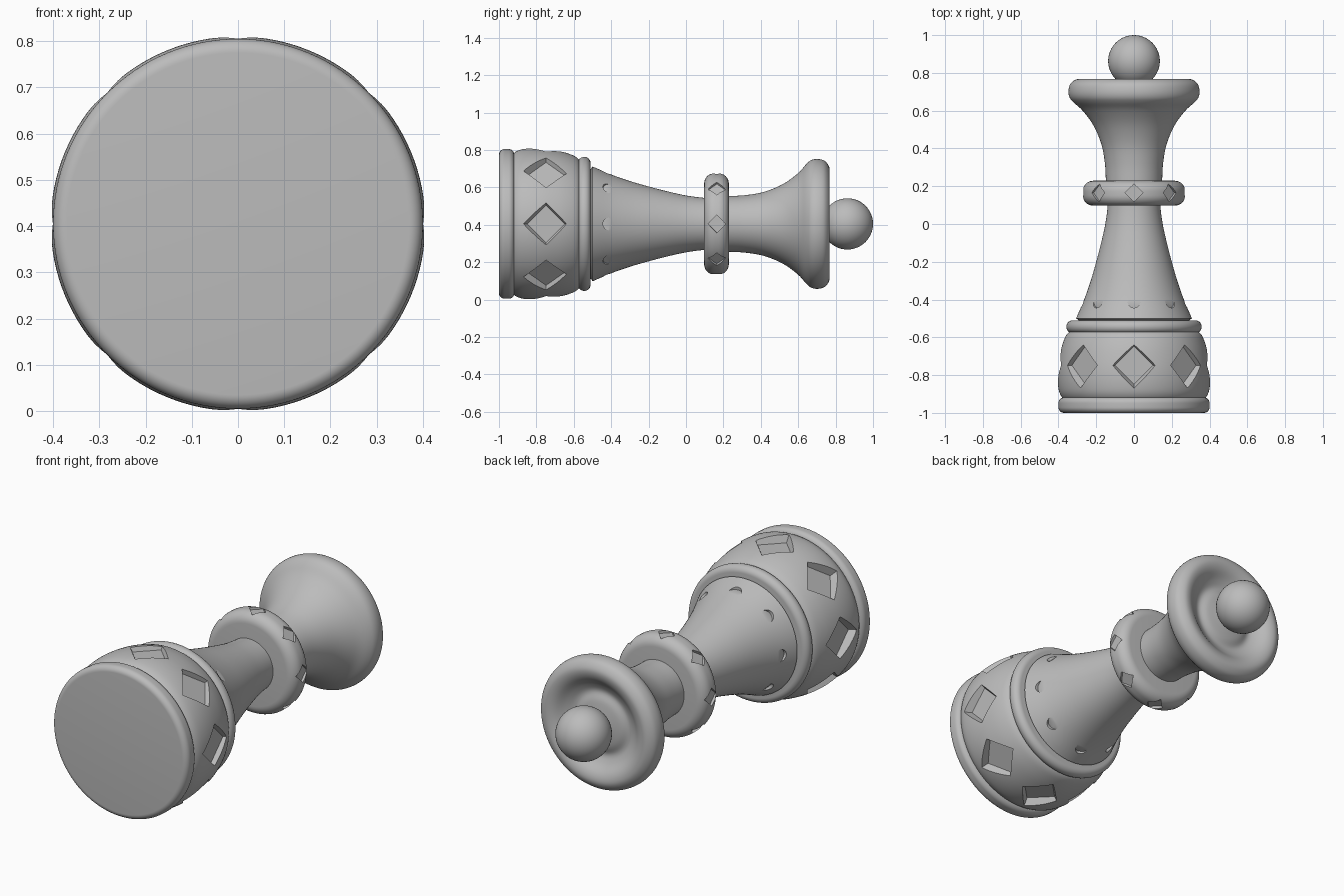
import bpy, bmesh, math
from mathutils import Matrix, Vector

old = bpy.data.objects.get("Cube")
if old:
    bpy.data.objects.remove(old, do_unlink=True)

AXIS_Z = 0.405
SEGMENTS = 128

stone = bpy.data.materials.new("grey stone")
stone.use_nodes = True
GREY = (0.5, 0.5, 0.5, 1)
stone.diffuse_color = GREY
stone.node_tree.nodes["Principled BSDF"].inputs["Base Color"].default_value = GREY


def make_object(name, bm):
    bmesh.ops.recalc_face_normals(bm, faces=bm.faces)
    mesh = bpy.data.meshes.new(name)
    bm.to_mesh(mesh)
    bm.free()
    mesh.materials.append(stone)
    obj = bpy.data.objects.new(name, mesh)
    bpy.context.collection.objects.link(obj)
    return obj


def smooth(obj, angle=35):
    bpy.ops.object.select_all(action='DESELECT')
    obj.select_set(True)
    bpy.context.view_layer.objects.active = obj
    bpy.ops.object.shade_smooth_by_angle(angle=math.radians(angle))


def spline(points, steps=5):
    """Smooth curve through (y, radius) points."""
    pts = [Vector(p) for p in points]
    pts = [2 * pts[0] - pts[1]] + pts + [2 * pts[-1] - pts[-2]]
    out = []
    for a, b, c, d in zip(pts, pts[1:], pts[2:], pts[3:]):
        for i in range(steps):
            t = i / steps
            out.append(0.5 * (2 * b + (c - a) * t + (2 * a - 5 * b + 4 * c - d) * t ** 2
                              + (3 * b - a - 3 * c + d) * t ** 3))
    return out + [pts[-2]]


def rounded_disc(y0, y1, radius, rnd, steps=8):
    """Disc profile with rounded rims."""
    out = []
    for y, start in ((y0 + rnd, math.pi), (y1 - rnd, math.pi / 2)):
        for i in range(steps + 1):
            a = start - i / steps * math.pi / 2
            out.append((y + rnd * math.cos(a), radius - rnd + rnd * math.sin(a)))
    return out


def lathe(name, profile):
    """Closed solid turned around the long axis."""
    bm = bmesh.new()
    rings = []
    for y, r in profile:
        rings.append([bm.verts.new((r * math.sin(a), y, AXIS_Z + r * math.cos(a)))
                      for a in (math.tau * i / SEGMENTS for i in range(SEGMENTS))])
    for lo, hi in zip(rings, rings[1:]):
        for i in range(SEGMENTS):
            j = (i + 1) % SEGMENTS
            bm.faces.new((lo[i], lo[j], hi[j], hi[i]))
    bm.faces.new(rings[0])
    bm.faces.new(rings[-1])
    return make_object(name, bm)


def carve(obj, sides, y, floor, top, size, flare):
    """Cut eight flat-floored pockets around the axis."""
    bm = bmesh.new()
    for k in range(8):
        place = (Matrix.Translation((0, y, AXIS_Z)) @ Matrix.Rotation(k * math.pi / 4, 4, 'Y')
                 @ Matrix.Translation((0, 0, (floor + top) / 2)))
        bmesh.ops.create_cone(bm, cap_ends=True, segments=sides, radius1=size,
                              radius2=flare, depth=top - floor, matrix=place)
    cutter = make_object("pocket_cutter", bm)
    cutter.hide_render = True
    mod = obj.modifiers.new("pockets", 'BOOLEAN')
    mod.operation = 'DIFFERENCE'
    mod.solver = 'EXACT'
    mod.object = cutter
    bpy.ops.object.select_all(action='DESELECT')
    obj.select_set(True)
    bpy.context.view_layer.objects.active = obj
    bpy.ops.object.modifier_apply(modifier=mod.name)
    bpy.data.objects.remove(cutter, do_unlink=True)


# Foot and drum with diamond pockets
foot = lathe("foot", rounded_disc(-1, -0.918, 0.4, 0.03))
drum = lathe("drum", spline([(-0.93, 0.365), (-0.915, 0.383), (-0.88, 0.398), (-0.82, 0.405),
                             (-0.75, 0.402), (-0.67, 0.388), (-0.61, 0.369),
                             (-0.58, 0.352), (-0.565, 0.33)]))
carve(drum, 4, -0.748, 0.365, 0.425, 0.1, 0.135)

# Thin ring above the drum
ring = lathe("drum_ring", rounded_disc(-0.578, -0.51, 0.358, 0.033))

# Tapered stem with a row of shallow round pockets
stem = lathe("stem", [(-0.55, 0.29), (-0.507, 0.295)]
             + spline([(-0.5, 0.307), (-0.4, 0.264), (-0.3, 0.229), (-0.2, 0.2),
                       (-0.1, 0.174), (0, 0.152), (0.1, 0.139), (0.17, 0.138)]))
carve(stem, 32, -0.41, 0.267, 0.35, 0.034, 0.034)

# Collar with small diamond pockets
collar = lathe("collar", rounded_disc(0.097, 0.229, 0.271, 0.055))
carve(collar, 4, 0.165, 0.255, 0.29, 0.047, 0.05)

# Flared crown with a dished top
crown = lathe("crown", spline([(0.16, 0.148), (0.23, 0.149), (0.32, 0.154), (0.42, 0.172),
                               (0.52, 0.214), (0.6, 0.272), (0.645, 0.322), (0.672, 0.342),
                               (0.705, 0.347), (0.74, 0.338), (0.762, 0.313), (0.768, 0.285),
                               (0.757, 0.25), (0.725, 0.205), (0.71, 0.165), (0.725, 0.12),
                               (0.735, 0.06)]))

for part in (foot, drum, ring, stem, collar, crown):
    smooth(part)

# Ball finial
bm = bmesh.new()
bmesh.ops.create_uvsphere(bm, u_segments=48, v_segments=24, radius=0.137,
                          matrix=Matrix.Translation((0, 0.863, AXIS_Z)))
smooth(make_object("ball_finial", bm))
